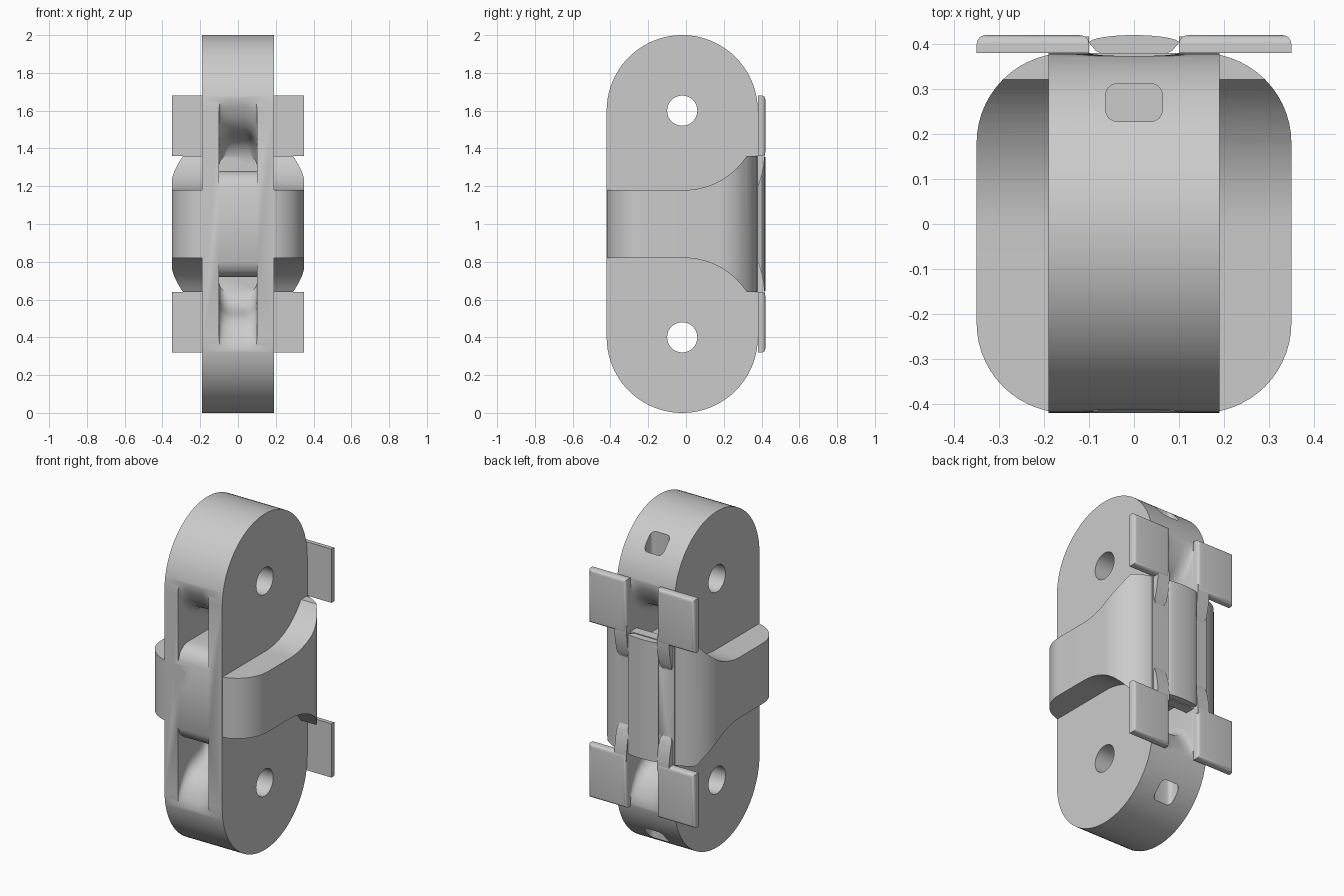
import bpy, bmesh, math
from mathutils import Vector

cube = bpy.data.objects.get("Cube")
if cube:
    bpy.data.objects.remove(cube, do_unlink=True)

grey = bpy.data.materials.new("plain grey")
grey.use_nodes = True
GREY = (0.6, 0.6, 0.6, 1)
grey.diffuse_color = GREY
grey.node_tree.nodes["Principled BSDF"].inputs["Base Color"].default_value = GREY

CY = -0.02          # depth of the body centre line
SIDES = (1, -1)


def arc(cx, cy, r, a0, a1, n):
    return [(cx + r * math.cos(math.radians(a0 + (a1 - a0) * i / n)),
             cy + r * math.sin(math.radians(a0 + (a1 - a0) * i / n))) for i in range(n + 1)]


def make(name, bm):
    bmesh.ops.recalc_face_normals(bm, faces=bm.faces[:])
    me = bpy.data.meshes.new(name)
    bm.to_mesh(me)
    bm.free()
    me.materials.append(grey)
    ob = bpy.data.objects.new(name, me)
    bpy.context.collection.objects.link(ob)
    return ob


def loft(name, rings):
    """Closed solid through a list of equal-length rings."""
    bm = bmesh.new()
    vs = [[bm.verts.new(p) for p in ring] for ring in rings]
    n = len(vs[0])
    for a, b in zip(vs, vs[1:]):
        for i in range(n):
            bm.faces.new((a[i], a[(i + 1) % n], b[(i + 1) % n], b[i]))
    bm.faces.new(vs[0])
    bm.faces.new(vs[-1])
    return make(name, bm)


def side_prism(name, pts, x0, x1):
    return loft(name, [[(x, y, z) for y, z in pts] for x in (x0, x1)])


def plan_prism(name, pts, z0, z1):
    return loft(name, [[(x, y, z) for x, y in pts] for z in (z0, z1)])


def box(name, lo, hi, bevel, pick, segments=4):
    """Box with the edges chosen by pick(edge midpoint, edge direction) rounded."""
    bm = bmesh.new()
    bmesh.ops.create_cube(bm, size=1)
    for v in bm.verts:
        v.co = Vector([lo[i] + (v.co[i] + 0.5) * (hi[i] - lo[i]) for i in range(3)])
    edges = [e for e in bm.edges
             if pick((e.verts[0].co + e.verts[1].co) / 2, e.verts[1].co - e.verts[0].co)]
    bmesh.ops.bevel(bm, geom=edges, offset=bevel, segments=segments, profile=0.5, affect='EDGES')
    return make(name, bm)


def boolean(ob, cutter, op='DIFFERENCE'):
    m = ob.modifiers.new(op.lower(), 'BOOLEAN')
    m.operation, m.solver, m.object = op, 'EXACT', cutter
    bpy.ops.object.select_all(action='DESELECT')
    bpy.context.view_layer.objects.active = ob
    ob.select_set(True)
    bpy.ops.object.modifier_apply(modifier=m.name)
    bpy.data.objects.remove(cutter, do_unlink=True)


def smooth(ob):
    bpy.ops.object.select_all(action='DESELECT')
    bpy.context.view_layer.objects.active = ob
    ob.select_set(True)
    bpy.ops.object.shade_smooth_by_angle(angle=math.radians(32))


# Main body: upright block with round ends
outline = arc(CY, 1.6, 0.4, 0, 180, 48) + arc(CY, 0.4, 0.4, 180, 360, 48)
body = side_prism("body", outline, -0.19, 0.19)

# Cavity stations: depth, floor height, ceiling height above the middle
STATIONS = [(-0.50, 0.18, 0.84), (-0.42, 0.20, 0.69), (-0.40, 0.245, 0.62), (-0.37, 0.27, 0.56),
            (-0.33, 0.28, 0.51), (-0.28, 0.28, 0.48), (-0.21, 0.28, 0.46), (-0.15, 0.28, 0.42),
            (-0.12, 0.28, 0.36)]

for sz in SIDES:
    # Cross holes
    boolean(body, side_prism("hole_cutter", arc(CY, 1 + 0.6 * sz, 0.08, 0, 348.75, 31), -0.3, 0.3))
    # Front and back cavities with rounded ceilings
    for sy in SIDES:
        rings = []
        for y, floor, ceil in STATIONS:
            r = min(0.07, (ceil - floor) * 0.6)
            top = arc(0.1 - r, ceil - r, r, 0, 90, 5) + arc(r - 0.1, ceil - r, r, 90, 180, 5)
            section = [(-0.1, floor), (0.1, floor)] + top
            rings.append([(x, CY + sy * (y - CY), 1 + sz * h) for x, h in section])
        boolean(body, loft("cavity_cutter", rings))
    # Small rounded pocket in the back of each round end
    z0, z1 = sorted((1 + sz * 0.74, 1 + sz * 1.1))
    boolean(body, box("pocket_cutter", (-0.063, 0.228, z0), (0.063, 0.312, z1), 0.025,
                      lambda m, d: abs(d.z) > 0.1))
smooth(body)

# Waist band: rounded plan trimmed by a flared side profile
R = 0.2
plan = (arc(0.35 - R, 0.38 - R, R, 0, 90, 14) + arc(R - 0.35, 0.38 - R, R, 90, 180, 14)
        + arc(R - 0.35, R - 0.42, R, 180, 270, 14) + arc(0.35 - R, R - 0.42, R, 270, 360, 14))
band = plan_prism("waist_band", plan, 0.5, 1.5)
flare = [(-0.6, 0.18)] + arc(-0.01, 0.575, 0.395, -90, -33, 14) + [(0.6, 0.36)]
trim = [(y, 1 + h) for y, h in flare] + [(y, 1 - h) for y, h in reversed(flare)]
boolean(band, side_prism("band_trim", trim, -0.6, 0.6), 'INTERSECT')
smooth(band)

# Lens-shaped rib down the back of the band
rib_plan = ([(-0.1, 0.403), (-0.085, 0.385), (-0.055, 0.372), (0.055, 0.372), (0.085, 0.385)]
            + [(0.1 * math.cos(t), 0.403 + 0.017 * math.sin(t))
               for t in [math.pi * i / 16 for i in range(16)]])
rib = plan_prism("back_rib", rib_plan, 0.645, 1.355)
smooth(rib)

# Four back tabs, each with a tapering finger over the band
finger_side = [(0.36, 0.40), (0.417, 0.40), (0.417, 0.36), (0.412, 0.31), (0.402, 0.26),
               (0.39, 0.22), (0.375, 0.19), (0.36, 0.19)]
for sz, level in ((1, "upper"), (-1, "lower")):
    for sx, side in ((1, "left"), (-1, "right")):
        x0, x1 = sorted((sx * 0.1, sx * 0.35))
        z0, z1 = sorted((1 + sz * 0.36, 1 + sz * 0.68))
        tab = box(f"{level}_{side}_tab", (x0, 0.38, z0), (x1, 0.42, z1), 0.02,
                  lambda m, d: m.y > 0.415)
        smooth(tab)
        x0, x1 = sorted((sx * 0.1, sx * 0.18))
        finger = side_prism(f"{level}_{side}_finger",
                            [(y, 1 + sz * h) for y, h in finger_side], x0, x1)
        # Round the finger tip
        tip = arc(0.14, 0.23, 0.04, 180, 360, 12) + [(0.18, 0.5), (0.10, 0.5)]
        rings = [[(sx * x, y, 1 + sz * h) for x, h in tip] for y in (0.3, 0.5)]
        boolean(finger, loft("tip_trim", rings), 'INTERSECT')
        smooth(finger)
